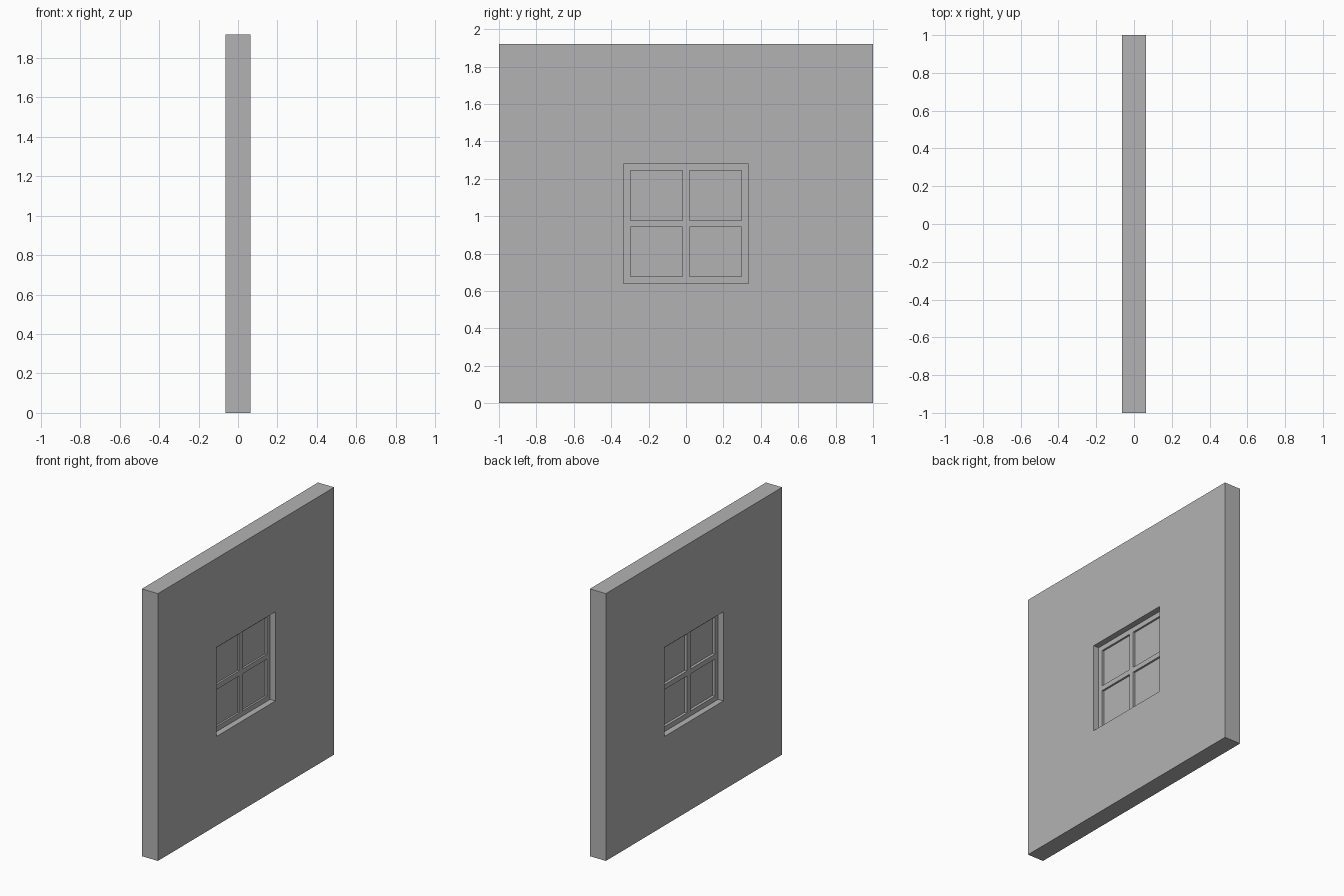
import bpy

if "Cube" in bpy.data.objects:
    bpy.data.objects.remove(bpy.data.objects["Cube"])

# Overall sizes
WALL_T, WALL_W, WALL_H = 0.128, 2.0, 1.92
OPEN_W, OPEN_H, MID_Z = 0.667, 0.64, 0.96
FRAME_T, BORDER, BAR = 0.043, 0.036, 0.036

grey = bpy.data.materials.new("plain_grey")
grey.diffuse_color = (0.45, 0.45, 0.45, 1)
grey.use_nodes = True
grey.node_tree.nodes["Principled BSDF"].inputs["Base Color"].default_value = grey.diffuse_color


def slab(name, parts):
    """Box mesh pieces given as (x0, x1, y0, y1, z0, z1)."""
    verts, faces = [], []
    for x0, x1, y0, y1, z0, z1 in parts:
        n = len(verts)
        verts += [(x, y, z) for x in (x0, x1) for y in (y0, y1) for z in (z0, z1)]
        faces += [[n + i for i in f] for f in (
            (0, 1, 3, 2), (4, 6, 7, 5), (0, 4, 5, 1),
            (2, 3, 7, 6), (0, 2, 6, 4), (1, 5, 7, 3))]
    mesh = bpy.data.meshes.new(name)
    mesh.from_pydata(verts, [], faces)
    mesh.materials.append(grey)
    obj = bpy.data.objects.new(name, mesh)
    bpy.context.collection.objects.link(obj)
    return obj


def cut(target, cutter):
    """Subtract a hidden helper from the target."""
    cutter.hide_render = True
    cutter.hide_viewport = True
    cutter.display_type = 'WIRE'
    mod = target.modifiers.new("opening", 'BOOLEAN')
    mod.operation = 'DIFFERENCE'
    mod.solver = 'EXACT'
    mod.object = cutter


hw, hh = OPEN_W / 2, OPEN_H / 2

# Wall with a window opening
wall = slab("wall", [(-WALL_T / 2, WALL_T / 2, -WALL_W / 2, WALL_W / 2, 0, WALL_H)])
cut(wall, slab("wall_cutter", [(-0.2, 0.2, -hw, hw, MID_Z - hh, MID_Z + hh)]))

# Window frame with four lights
frame = slab("window_frame", [(-FRAME_T / 2, FRAME_T / 2, -hw, hw, MID_Z - hh, MID_Z + hh)])
spans_y = [(-hw + BORDER, -BAR / 2), (BAR / 2, hw - BORDER)]
spans_z = [(MID_Z - hh + BORDER, MID_Z - BAR / 2), (MID_Z + BAR / 2, MID_Z + hh - BORDER)]
lights = [(y0, y1, z0, z1) for y0, y1 in spans_y for z0, z1 in spans_z]
cut(frame, slab("frame_cutter", [(-0.1, 0.1, *s) for s in lights]))

# Panes set back inside the frame
slab("window_panes", [(-0.002, 0.008, *s) for s in lights])
